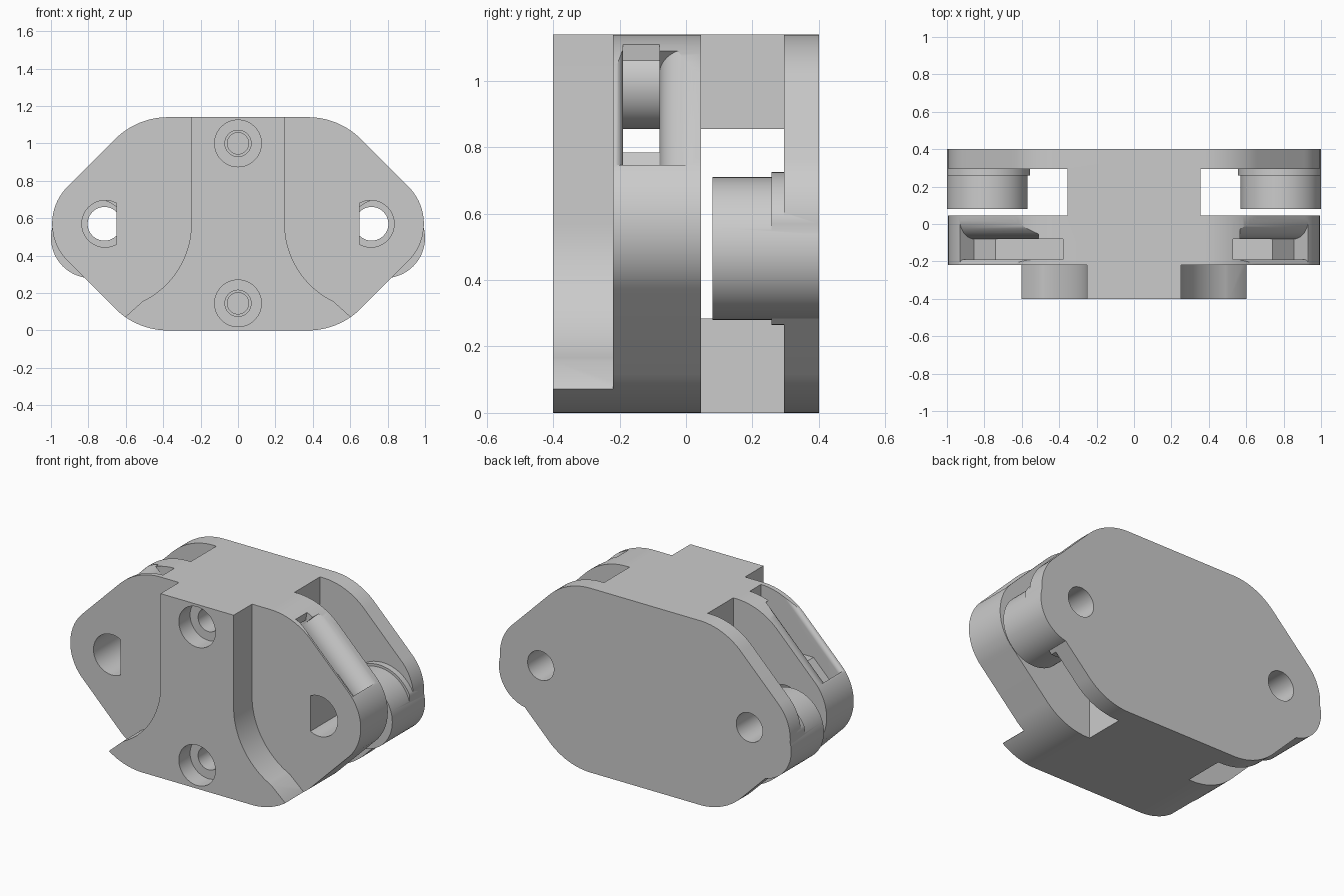
import bpy, bmesh
from math import sin, cos, pi, radians, sqrt
from mathutils import Vector

if "Cube" in bpy.data.objects:
    bpy.data.objects.remove(bpy.data.objects["Cube"])

ZC = 0.57            # mid height
HOLE_X = 0.714       # side hole position


def solid(name, pts, a, b, place=lambda p, q, d: (p, d, q)):
    """Extrude a closed 2D profile from a to b (by default along y)."""
    bm = bmesh.new()
    lo = [bm.verts.new(place(p, q, a)) for p, q in pts]
    hi = [bm.verts.new(place(p, q, b)) for p, q in pts]
    n = len(pts)
    bm.faces.new(lo)
    bm.faces.new(hi[::-1])
    for i in range(n):
        j = (i + 1) % n
        bm.faces.new((lo[j], lo[i], hi[i], hi[j]))
    bmesh.ops.recalc_face_normals(bm, faces=bm.faces)
    me = bpy.data.meshes.new(name)
    bm.to_mesh(me)
    bm.free()
    ob = bpy.data.objects.new(name, me)
    bpy.context.collection.objects.link(ob)
    return ob


def circle(x, z, r, a0=0, a1=360, n=64):
    steps = n if a1 - a0 >= 360 else n + 1
    return [(x + r * cos(radians(a0 + (a1 - a0) * i / n)),
             z + r * sin(radians(a0 + (a1 - a0) * i / n))) for i in range(steps)]


def rounded(corners, n=16):
    """Polygon (x, z, radius) with rounded corners, counter-clockwise."""
    out = []
    for i, (x, z, r) in enumerate(corners):
        c = Vector((x, z))
        u = (Vector(corners[i - 1][:2]) - c).normalized()
        v = (Vector(corners[(i + 1) % len(corners)][:2]) - c).normalized()
        half = u.angle(v) / 2
        mid = c + (u + v).normalized() * (r / sin(half))
        p, q = c + u * (r / (sin(half) / cos(half))) - mid, c + v * (r / (sin(half) / cos(half))) - mid
        for k in range(n + 1):
            t = k / n
            out.append(tuple(mid + (p * (1 - t) + q * t).normalized() * r))
    return out


def boolean(ob, other, op):
    m = ob.modifiers.new(op, 'BOOLEAN')
    m.operation, m.object, m.solver = op, other, 'EXACT'
    bpy.context.view_layer.objects.active = ob
    bpy.ops.object.modifier_apply(modifier=m.name)
    bpy.data.objects.remove(other)


def mirrored(pts, s):
    return [(s * x, z) for x, z in pts]


OUTLINE = rounded([(0.54, 0, 0.4), (1.11, ZC, 0.28), (0.54, 1.14, 0.4),
                   (-0.54, 1.14, 0.4), (-1.11, ZC, 0.28), (-0.54, 0, 0.4)])

# Front plate
housing = solid("housing", OUTLINE, -0.22, 0.045)

# Cord passage through the front plate, leaving a round screw pillar
passage = solid("passage", [(-1.2, 0.73), (-0.97, 0.73), (-0.88, 0.785), (0.88, 0.785),
                            (0.97, 0.73), (1.2, 0.73), (1.2, 1.3), (0.56, 1.3),
                            (0.52, 1.06), (-0.38, 1.06), (-0.38, 1.3), (-1.2, 1.3)], -0.19, -0.08)
boolean(passage, solid("pillar", circle(0, 1.0, 0.145), -0.3, 0.1), 'DIFFERENCE')
boolean(housing, passage, 'DIFFERENCE')

# Rounded lips of the passage mouths, along both upper slopes
arc = [pi / 2 * i / 12 for i in range(13)]
lip = [(-0.19, -0.11)] + [(-0.19 - 0.028 * (1 - cos(a)), -0.028 + 0.028 * sin(a)) for a in arc]
lip += [(-0.218, 0.1), (0.03, 0.1)]
lip += [(-0.08 + 0.11 * (1 - cos(a)), -0.11 + 0.11 * sin(a)) for a in reversed(arc)]
for s, end in ((1, 0.44), (-1, 0.5)):
    def slope(y, n, t, s=s):
        return (s * (0.89 + (n - t) / sqrt(2)), y, 0.79 + (n + t) / sqrt(2))
    boolean(housing, solid("mouth", lip, -0.06, end, slope), 'DIFFERENCE')

# D-shaped side openings in the front plate
for s in (1, -1):
    d_hole = mirrored(circle(0.71, ZC, 0.125, -118.7, 118.7, 48), s)
    boolean(housing, solid("d_hole", d_hole, -0.5, 0.06), 'DIFFERENCE')

# Raised front rib that flares toward the bottom
side = [(0.25, 1.2)] + circle(0.71, ZC, 0.46, 180, 244, 24) + [(0.6, 0.075), (0.7, -0.1)]
rib = solid("rib", side + mirrored(side[::-1], -1), -0.4, -0.22)
boolean(rib, solid("rib_limit", OUTLINE, -0.5, 0), 'INTERSECT')
boolean(housing, rib, 'UNION')

# Upper and lower spacers between the plates
for z0, z1 in ((0, 0.285), (0.855, 1.14)):
    boolean(housing, solid("spacer", [(-0.355, z0), (0.355, z0), (0.355, z1), (-0.355, z1)],
                           0.045, 0.295), 'UNION')

# Back plate with offset round bosses and their clipped rims
back = solid("back", OUTLINE, 0.295, 0.4)
for s in (1, -1):
    boss = mirrored(circle(0.785, 0.495, 0.215), s)
    boolean(back, solid("boss", boss, 0.08, 0.4), 'UNION')
    rim = solid("rim", mirrored(circle(0.785, 0.495, 0.23), s), 0.258, 0.32)
    boolean(rim, solid("rim_limit", OUTLINE, 0.2, 0.35), 'INTERSECT')
    boolean(back, rim, 'UNION')
    boolean(back, solid("bore", circle(s * HOLE_X, ZC, 0.09), 0, 0.5), 'DIFFERENCE')
boolean(housing, back, 'UNION')

# Counterbored blind screw holes
for z in (0.145, 1.0):
    boolean(housing, solid("counterbore", circle(0, z, 0.125), -0.5, -0.29), 'DIFFERENCE')
    boolean(housing, solid("screw_hole", circle(0, z, 0.07), -0.4, -0.1), 'DIFFERENCE')
    boolean(housing, solid("pilot_hole", circle(0, z, 0.057), -0.2, 0.25), 'DIFFERENCE')

bpy.ops.object.select_all(action='DESELECT')
housing.select_set(True)
bpy.context.view_layer.objects.active = housing
bpy.ops.object.shade_smooth_by_angle(angle=radians(25))
